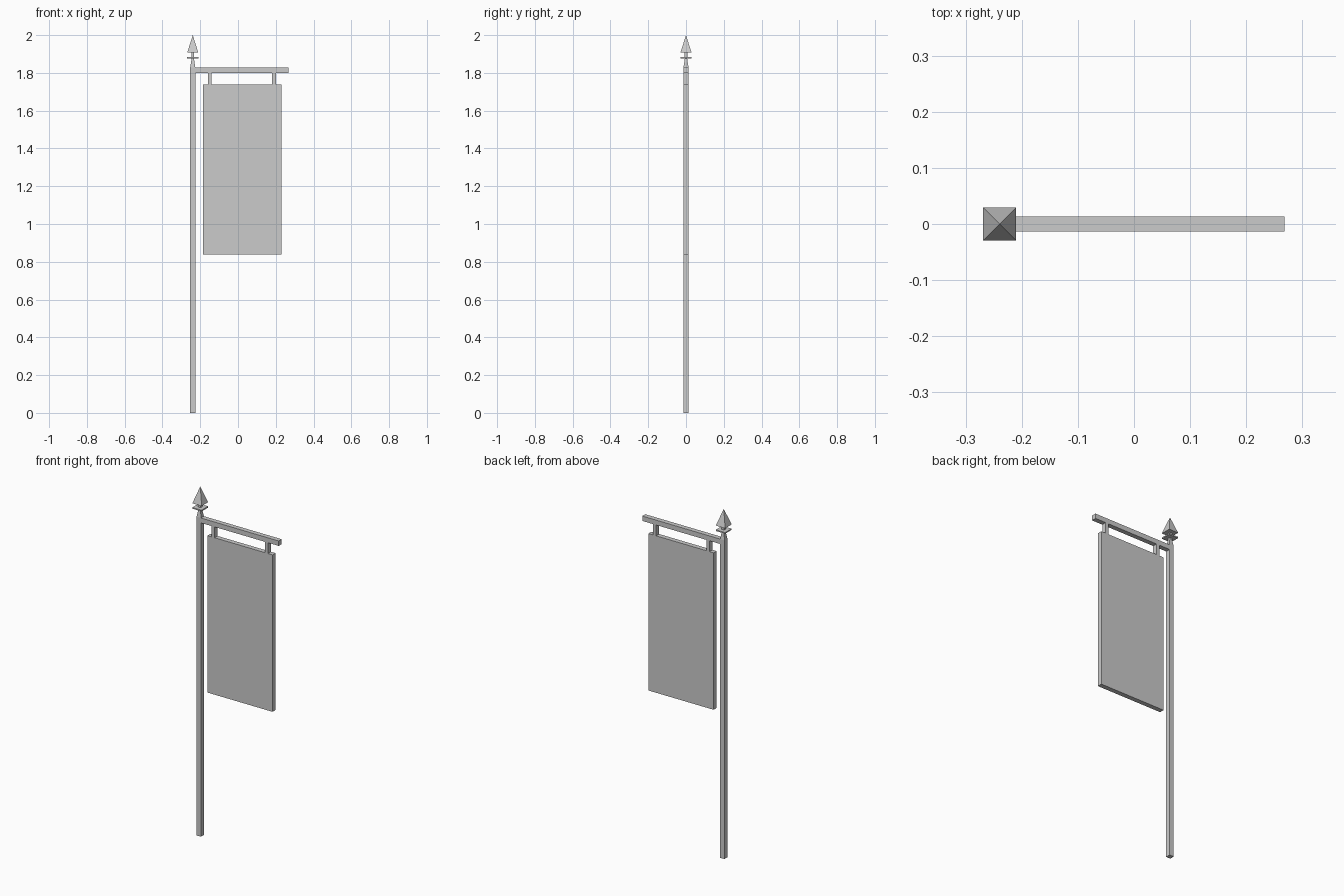
import bpy
import bmesh
from mathutils import Matrix

if "Cube" in bpy.data.objects:
    bpy.data.objects.remove(bpy.data.objects["Cube"])

PX = -0.2395   # pole axis
T = 0.0136     # half depth shared by the pole, arm and banner


def finish(bm, name):
    bmesh.ops.recalc_face_normals(bm, faces=bm.faces)
    mesh = bpy.data.meshes.new(name)
    bm.to_mesh(mesh)
    bm.free()
    ob = bpy.data.objects.new(name, mesh)
    bpy.context.collection.objects.link(ob)
    return ob


def box(name, x0, x1, z0, z1, t=T):
    bm = bmesh.new()
    m = Matrix.Translation(((x0 + x1) / 2, 0, (z0 + z1) / 2))
    m = m @ Matrix.Diagonal((x1 - x0, 2 * t, z1 - z0, 1))
    bmesh.ops.create_cube(bm, size=1, matrix=m)
    return finish(bm, name)


def square_column(name, profile):
    """Stack square rings (half width, z) on the pole axis; half width 0 makes a tip."""
    bm = bmesh.new()
    rings = []
    for h, z in profile:
        corners = [(-1, -1), (1, -1), (1, 1), (-1, 1)] if h else [(0, 0)]
        rings.append([bm.verts.new((PX + h * a, h * b, z)) for a, b in corners])
    bm.faces.new(rings[0][::-1])
    for lo, hi in zip(rings, rings[1:]):
        for i in range(4):
            j = (i + 1) % 4
            top = [hi[j], hi[i]] if len(hi) == 4 else hi
            bm.faces.new([lo[i], lo[j]] + top)
    if len(rings[-1]) == 4:
        bm.faces.new(rings[-1])
    return finish(bm, name)


# Pole, tapered at the top, with collar plate, neck and spear tip
square_column("pole", [(T, 0), (T, 1.828), (0.006, 1.877)])
square_column("finial_collar", [(0.0295, 1.876), (0.0295, 1.883)])
square_column("finial_neck", [(0.0075, 1.883), (0.0075, 1.907)])
square_column("finial_tip", [(0.0295, 1.907), (0, 2.0)])

# Arm with two hanging tabs
box("arm", PX + T, 0.268, 1.80, 1.828)
for i, x in enumerate((-0.149, 0.19)):
    box(f"hanging_tab_{i + 1}", x - 0.01, x + 0.01, 1.738, 1.80)

# Banner panel
box("banner", -0.185, 0.229, 0.838, 1.738)
